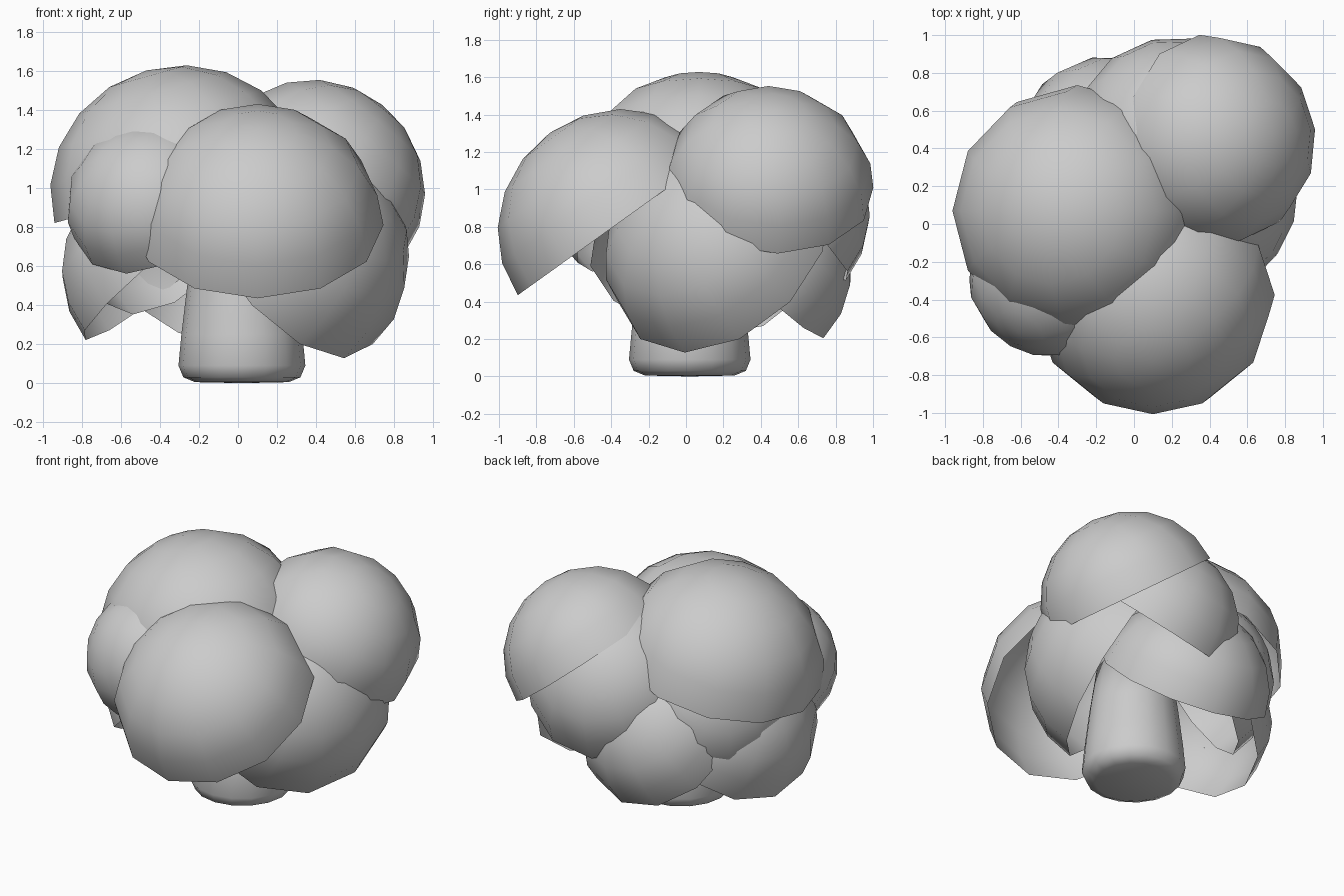
import bpy, bmesh, math
from mathutils import Vector, Matrix

cube = bpy.data.objects.get("Cube")
if cube:
    bpy.data.objects.remove(cube, do_unlink=True)

grey = bpy.data.materials.new("plain grey")
grey.use_nodes = True
grey.diffuse_color = (0.6, 0.6, 0.6, 1)
grey.node_tree.nodes["Principled BSDF"].inputs["Base Color"].default_value = (0.6, 0.6, 0.6, 1)


def finish(name, bm):
    for f in bm.faces:
        f.smooth = True
    mesh = bpy.data.meshes.new(name)
    bm.to_mesh(mesh)
    bm.free()
    mesh.materials.append(grey)
    obj = bpy.data.objects.new(name, mesh)
    bpy.context.collection.objects.link(obj)
    return obj


def foliage_dome(name, centre, radius, axis):
    """Open, slightly flattened half sphere whose crown points along axis."""
    bm = bmesh.new()
    bmesh.ops.create_uvsphere(bm, u_segments=12, v_segments=10, radius=radius)
    below = [v for v in bm.verts if v.co.z < -0.001]
    bmesh.ops.delete(bm, geom=below, context='VERTS')
    bmesh.ops.scale(bm, vec=(1, 1, 0.94), verts=bm.verts)
    # local x runs to the lowest point of the rim
    z = Vector(axis).normalized()
    x = (z * z.z - Vector((0, 0, 1))).normalized()
    y = z.cross(x)
    turn = Matrix((x, y, z)).transposed().to_4x4()
    bm.transform(Matrix.Translation(centre) @ turn)
    return finish(name, bm)


# Foliage: overlapping domes leaning outwards
domes = [
    ("front_foliage", (0.10, -0.375, 0.81), 0.645, (0, -0.58, 0.81)),
    ("top_foliage", (-0.30, 0.07, 1.00), 0.665, (-0.27, 0, 0.96)),
    ("back_left_foliage", (0.41, 0.44, 1.01), 0.565, (0.62, 0.07, 0.78)),
    ("back_foliage", (0.22, 0.44, 0.885), 0.565, (-0.15, 0.64, 0.75)),
    ("low_back_foliage", (-0.10, 0.36, 0.60), 0.55, (0.14, 0.70, 0.69)),
    ("low_left_foliage", (0.25, 0.20, 0.67), 0.65, (0.68, -0.48, 0.55)),
    ("low_right_foliage", (-0.35, 0.05, 0.59), 0.575, (-0.63, 0.14, 0.77)),
    ("inner_back_right_foliage", (-0.31, 0.17, 0.81), 0.55, (-0.62, 0.55, 0.55)),
    ("small_front_right_foliage", (-0.445, -0.28, 0.92), 0.44, (-0.4, -0.7, 0.57)),
]
for dome in domes:
    foliage_dome(*dome)

# Trunk: tapered profile with a rounded foot
profile = [(0, 0), (0.24, 0.005), (0.30, 0.03), (0.325, 0.09),
           (0.31, 0.25), (0.28, 0.5), (0.235, 0.8), (0, 0.8)]
bm = bmesh.new()
points = [bm.verts.new((r, 0, z)) for r, z in profile]
edges = [bm.edges.new(pair) for pair in zip(points, points[1:])]
bmesh.ops.spin(bm, geom=points + edges, cent=(0, 0, 0), axis=(0, 0, 1),
               angle=math.tau, steps=16)
bmesh.ops.remove_doubles(bm, verts=bm.verts, dist=0.0005)
bmesh.ops.recalc_face_normals(bm, faces=bm.faces)
bm.transform(Matrix.Translation((0.02, 0.02, 0)))
finish("trunk", bm)
